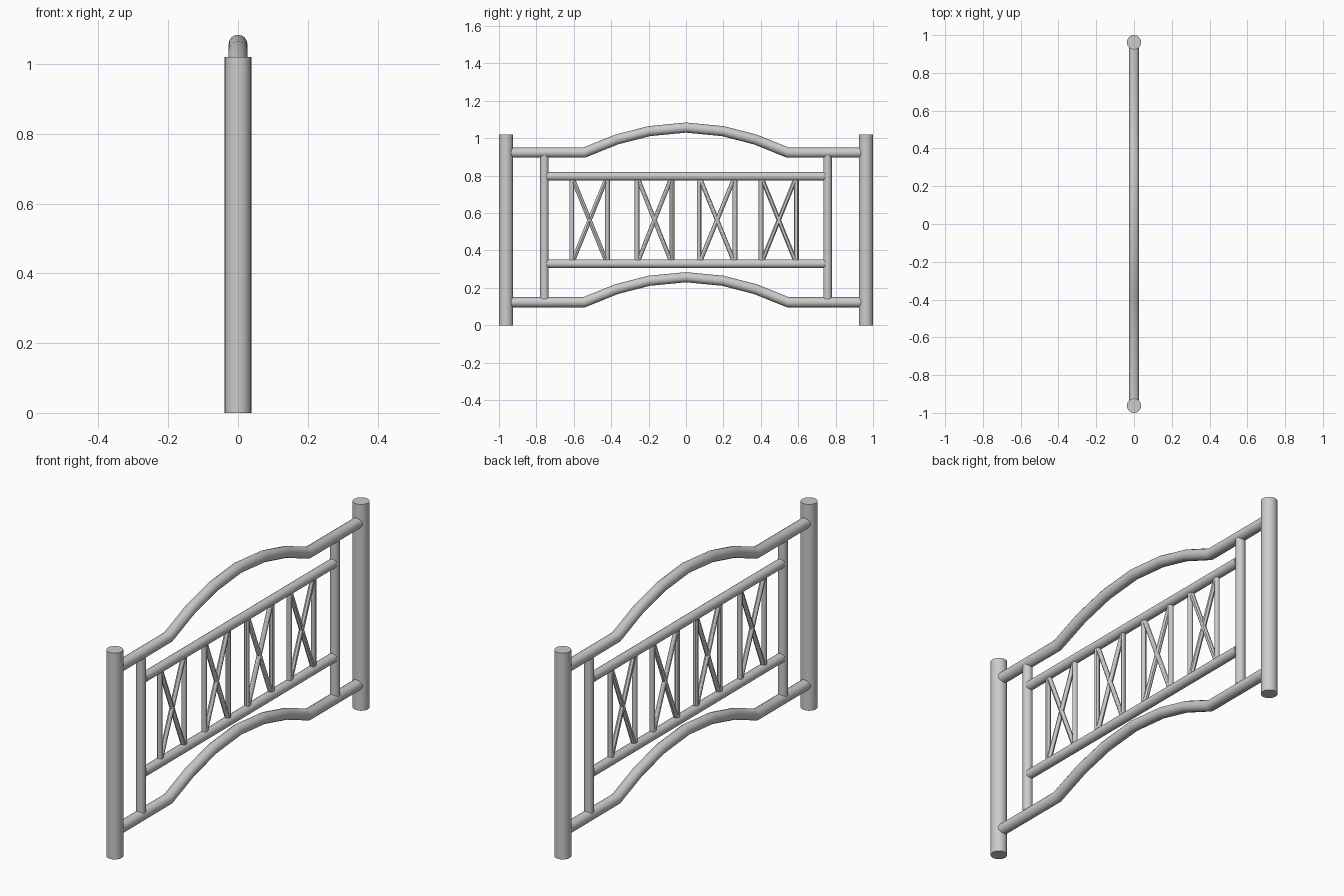
import bpy, bmesh
from math import cos, sin, pi
from mathutils import Vector

if "Cube" in bpy.data.objects:
    bpy.data.objects.remove(bpy.data.objects["Cube"])


def pipe(name, points, r, sides=16):
    """Capped round tube swept through (y, z) points with mitred bends."""
    pts = [Vector((0, y, z)) for y, z in points]
    xaxis = Vector((1, 0, 0))
    bm = bmesh.new()
    rings = []
    for i, p in enumerate(pts):
        a = (p - pts[i - 1]).normalized() if i > 0 else None
        b = (pts[i + 1] - p).normalized() if i < len(pts) - 1 else None
        a, b = a or b, b or a
        t = (a + b).normalized()
        n = xaxis.cross(t)
        stretch = 1 / t.dot(a)
        rings.append([bm.verts.new(p + xaxis * r * cos(2 * pi * k / sides)
                                   + n * r * stretch * sin(2 * pi * k / sides))
                      for k in range(sides)])
    for lo, hi in zip(rings, rings[1:]):
        for k in range(sides):
            m = (k + 1) % sides
            bm.faces.new((lo[k], lo[m], hi[m], hi[k]))
    bm.faces.new(rings[0][::-1])
    bm.faces.new(rings[-1])
    bmesh.ops.recalc_face_normals(bm, faces=bm.faces)
    mesh = bpy.data.meshes.new(name)
    bm.to_mesh(mesh)
    bm.free()
    ob = bpy.data.objects.new(name, mesh)
    bpy.context.collection.objects.link(ob)
    bpy.ops.object.select_all(action='DESELECT')
    ob.select_set(True)
    bpy.context.view_layer.objects.active = ob
    bpy.ops.object.shade_smooth_by_angle()
    return ob


# End posts and inner uprights
for side, s in (("left", -1), ("right", 1)):
    pipe(f"end_post_{side}", [(s * 0.962, 0), (s * 0.962, 1.02)], 0.038, 24)
    pipe(f"inner_upright_{side}", [(s * 0.757, 0.14), (s * 0.757, 0.91)], 0.023)

# Arched top and bottom rails share one profile
half = [(0.937, 0), (0.545, 0), (0.372, 0.07), (0.197, 0.115)]
arch = [(-y, z) for y, z in half] + [(0, 0.134)] + half[::-1]
for name, base in (("top_arched_rail", 0.923), ("bottom_arched_rail", 0.123)):
    pipe(name, [(y, base + z) for y, z in arch], 0.027)

# Straight middle rails
for name, z in (("upper_straight_rail", 0.796), ("lower_straight_rail", 0.329)):
    pipe(name, [(-0.742, z), (0.742, z)], 0.023)

# Four panels: two balusters with crossed braces between
panels = [(-0.611, -0.42), (-0.262, -0.075), (0.07, 0.262), (0.401, 0.591)]
for i, (y0, y1) in enumerate(panels, 1):
    for tag, y in (("a", y0), ("b", y1)):
        pipe(f"baluster_{i}{tag}", [(y, 0.34), (y, 0.785)], 0.0125, 12)
    pipe(f"cross_brace_{i}a", [(y0 + 0.005, 0.34), (y1 - 0.005, 0.785)], 0.0115, 12)
    pipe(f"cross_brace_{i}b", [(y0 + 0.005, 0.785), (y1 - 0.005, 0.34)], 0.0115, 12)
